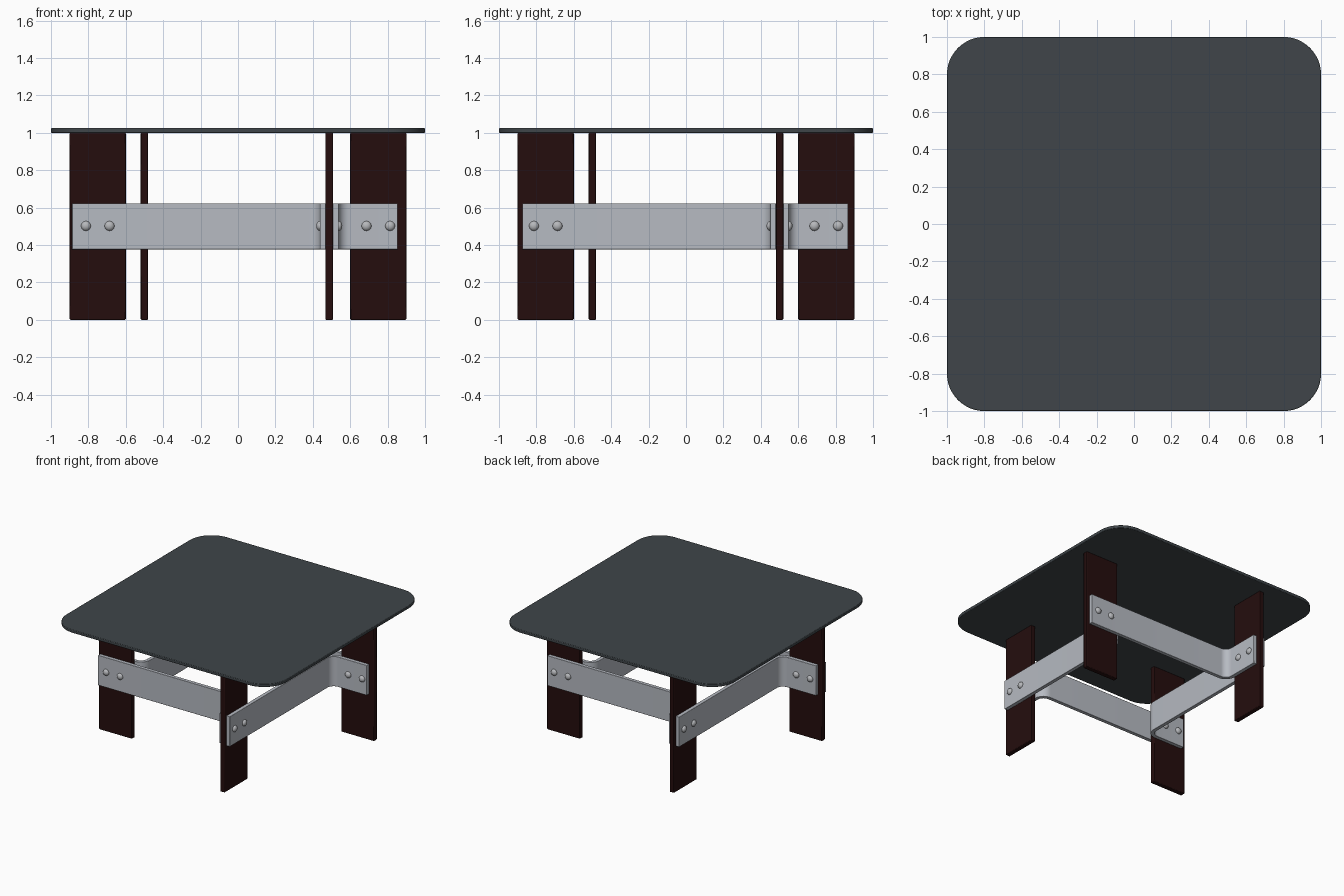
import bpy
import bmesh
from math import radians, pi, sin, cos
from mathutils import Matrix

if "Cube" in bpy.data.objects:
    bpy.data.objects.remove(bpy.data.objects["Cube"])


def material(name, rgb, rough=0.5):
    m = bpy.data.materials.new(name)
    m.use_nodes = True
    m.diffuse_color = (*rgb, 1)
    bsdf = m.node_tree.nodes["Principled BSDF"]
    bsdf.inputs["Base Color"].default_value = (*rgb, 1)
    bsdf.inputs["Roughness"].default_value = rough
    return m


GLASS = material("smoked_glass", (0.05, 0.06, 0.067))
WOOD = material("dark_wood", (0.018, 0.004, 0.004))
STEEL = material("brushed_steel", (0.47, 0.495, 0.54))
BOLT = material("bolt_steel", (0.47, 0.48, 0.5))

LEG_OFFSET, LEG_THICK, BAND_THICK = 0.5, 0.04, 0.03
BAND_LOW, BAND_HIGH = 0.377, 0.623
SHIFT = -0.012  # the front left leg and its bands sit slightly inward


def finish(name, bm, mat, matrix=Matrix(), bevel=0.0):
    bmesh.ops.recalc_face_normals(bm, faces=bm.faces)
    mesh = bpy.data.meshes.new(name)
    bm.transform(matrix)
    bm.to_mesh(mesh)
    bm.free()
    mesh.materials.append(mat)
    ob = bpy.data.objects.new(name, mesh)
    bpy.context.collection.objects.link(ob)
    if bevel:
        mod = ob.modifiers.new("edge_bevel", "BEVEL")
        mod.width, mod.segments = bevel, 2
        mod.limit_method, mod.angle_limit = "ANGLE", radians(40)
    bpy.ops.object.select_all(action="DESELECT")
    ob.select_set(True)
    bpy.context.view_layer.objects.active = ob
    bpy.ops.object.shade_smooth_by_angle(angle=radians(35))
    return ob


def prism(outline, low, high):
    bm = bmesh.new()
    face = bm.faces.new([bm.verts.new((x, y, low)) for x, y in outline])
    top = bmesh.ops.extrude_face_region(bm, geom=[face])["geom"]
    moved = [g for g in top if isinstance(g, bmesh.types.BMVert)]
    bmesh.ops.translate(bm, verts=moved, vec=(0, 0, high - low))
    return bm


def arc(cx, cy, r, start, end, steps=12):
    return [(cx + r * cos(start + (end - start) * i / steps),
             cy + r * sin(start + (end - start) * i / steps))
            for i in range(steps + 1)]


# Rounded square table top
corners = []
for i, (sx, sy) in enumerate([(1, 1), (-1, 1), (-1, -1), (1, -1)]):
    corners += arc(0.8 * sx, 0.8 * sy, 0.2, i * pi / 2, (i + 1) * pi / 2)
finish("table_top", prism(corners, 1.0, 1.025), GLASS, bevel=0.004)


def leg_outline():
    a, b = -LEG_OFFSET - LEG_THICK / 2, -LEG_OFFSET + LEG_THICK / 2
    return [(-0.9, a), (-0.6, a), (-0.6, b), (-0.9, b)]


def band_outline():
    # Outer face first, around the bend, then back along the inner face
    inner_y = -LEG_OFFSET - LEG_THICK / 2
    outer_y = inner_y - BAND_THICK
    inner_x = LEG_OFFSET - LEG_THICK / 2
    outer_x = inner_x - BAND_THICK
    r = 0.055
    cx, cy = outer_x - r, outer_y - r
    near = arc(cx, cy, r, pi / 2, 0)
    far = arc(cx, cy, r + BAND_THICK, 0, pi / 2)
    return ([(-0.875, outer_y)] + near + [(outer_x, -0.866), (inner_x, -0.866)]
            + far + [(-0.875, inner_y)])


def bolt_heads():
    bm = bmesh.new()
    reach = LEG_THICK / 2 + BAND_THICK
    for x in (-0.813, -0.687):
        for side in (-1, 1):
            place = Matrix.Translation((x, -LEG_OFFSET + side * reach, 0.502))
            bmesh.ops.create_uvsphere(bm, u_segments=20, v_segments=12, radius=0.026,
                                      matrix=place @ Matrix.Diagonal((1, 0.75, 1, 1)))
    return bm


# Pinwheel of four plank legs joined by four bent steel bands
legs = ["front_right", "front_left", "back_left", "back_right"]
sides = ["front", "left", "back", "right"]
for k in range(4):
    turn = Matrix.Rotation(k * pi / 2, 4, "Z")
    shifted = Matrix.Translation((SHIFT, 0, 0)) @ turn
    leg_place = shifted if k == 1 else turn
    band_place = shifted if k < 2 else turn
    finish(legs[k] + "_leg", prism(leg_outline(), 0, 1), WOOD, leg_place, 0.005)
    finish(legs[k] + "_bolts", bolt_heads(), BOLT, leg_place)
    finish(sides[k] + "_band", prism(band_outline(), BAND_LOW, BAND_HIGH),
           STEEL, band_place, 0.002)
